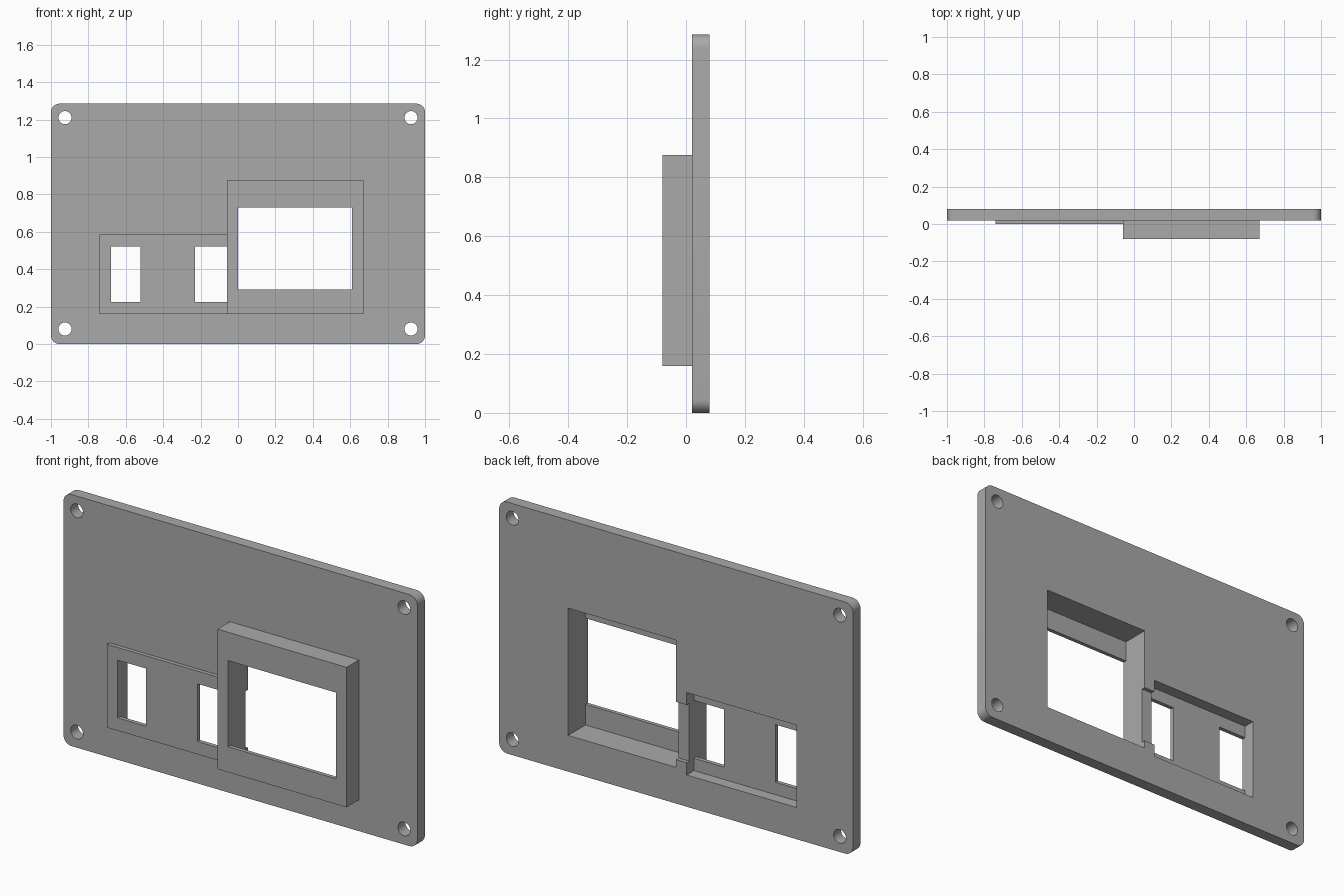
import bpy, bmesh, math
from mathutils import Matrix

if "Cube" in bpy.data.objects:
    bpy.data.objects.remove(bpy.data.objects["Cube"], do_unlink=True)

grey = bpy.data.materials.new("mid grey")
grey.use_nodes = True
COLOUR = (0.4, 0.4, 0.4, 1)
grey.diffuse_color = COLOUR
grey.node_tree.nodes["Principled BSDF"].inputs["Base Color"].default_value = COLOUR


def add_object(name, bm):
    mesh = bpy.data.meshes.new(name)
    bm.to_mesh(mesh)
    bm.free()
    mesh.materials.append(grey)
    obj = bpy.data.objects.new(name, mesh)
    bpy.context.collection.objects.link(obj)
    return obj


def box(name, x, y, z, corner=0):
    """Box from (min, max) ranges, optionally rounding the edges along y."""
    bm = bmesh.new()
    bmesh.ops.create_cube(bm, size=1)
    for v in bm.verts:
        v.co = [r[0] if c < 0 else r[1] for c, r in zip(v.co, (x, y, z))]
    if corner:
        edges = [e for e in bm.edges
                 if abs(e.verts[0].co.y - e.verts[1].co.y) > 0.01]
        bmesh.ops.bevel(bm, geom=edges, offset=corner, segments=8,
                        profile=0.5, affect="EDGES")
    return add_object(name, bm)


def drill(name, x, z, radius):
    bm = bmesh.new()
    place = Matrix.Translation((x, 0.05, z)) @ Matrix.Rotation(math.pi / 2, 4, "X")
    bmesh.ops.create_cone(bm, cap_ends=True, segments=32, radius1=radius,
                          radius2=radius, depth=0.3, matrix=place)
    return add_object(name, bm)


def combine(target, tool, operation):
    mod = target.modifiers.new(tool.name, "BOOLEAN")
    mod.operation = operation
    mod.solver = "EXACT"
    mod.object = tool
    bpy.context.view_layer.objects.active = target
    bpy.ops.object.modifier_apply(modifier=mod.name)
    bpy.data.objects.remove(tool, do_unlink=True)


# Rounded plate with two raised housings on the front
panel = box("front_panel", (-1, 1), (0.02, 0.08), (0, 1.285), corner=0.045)
combine(panel, box("screen_housing", (-0.06, 0.67), (-0.08, 0.05), (0.16, 0.875)), "UNION")
combine(panel, box("switch_housing", (-0.74, 0.0), (0.0, 0.05), (0.16, 0.585)), "UNION")

# Pockets from the back, then the window openings
cutters = [
    box("screen_pocket", (0, 0.61), (-0.06, 0.2), (0.185, 0.835)),
    box("screen_window", (0, 0.61), (-0.2, 0.2), (0.29, 0.73)),
    box("switch_pocket", (-0.68, -0.06), (0.021, 0.2), (0.162, 0.583)),
    box("outer_switch_window", (-0.68, -0.52), (-0.2, 0.2), (0.225, 0.52)),
    box("inner_switch_window", (-0.23, -0.06), (-0.2, 0.2), (0.225, 0.52)),
    box("divider_notch", (-0.1, 0.1), (0.06, 0.2), (0.225, 0.52)),
]

# Screw holes in the corners
cutters += [drill("screw_hole", x, z, 0.035)
            for x in (-0.925, 0.925) for z in (0.08, 1.21)]

for cutter in cutters:
    combine(panel, cutter, "DIFFERENCE")

# Keep flat faces crisp while smoothing the round corners and holes
bpy.ops.object.select_all(action="DESELECT")
panel.select_set(True)
bpy.context.view_layer.objects.active = panel
bpy.ops.object.shade_smooth_by_angle(angle=math.radians(30))
